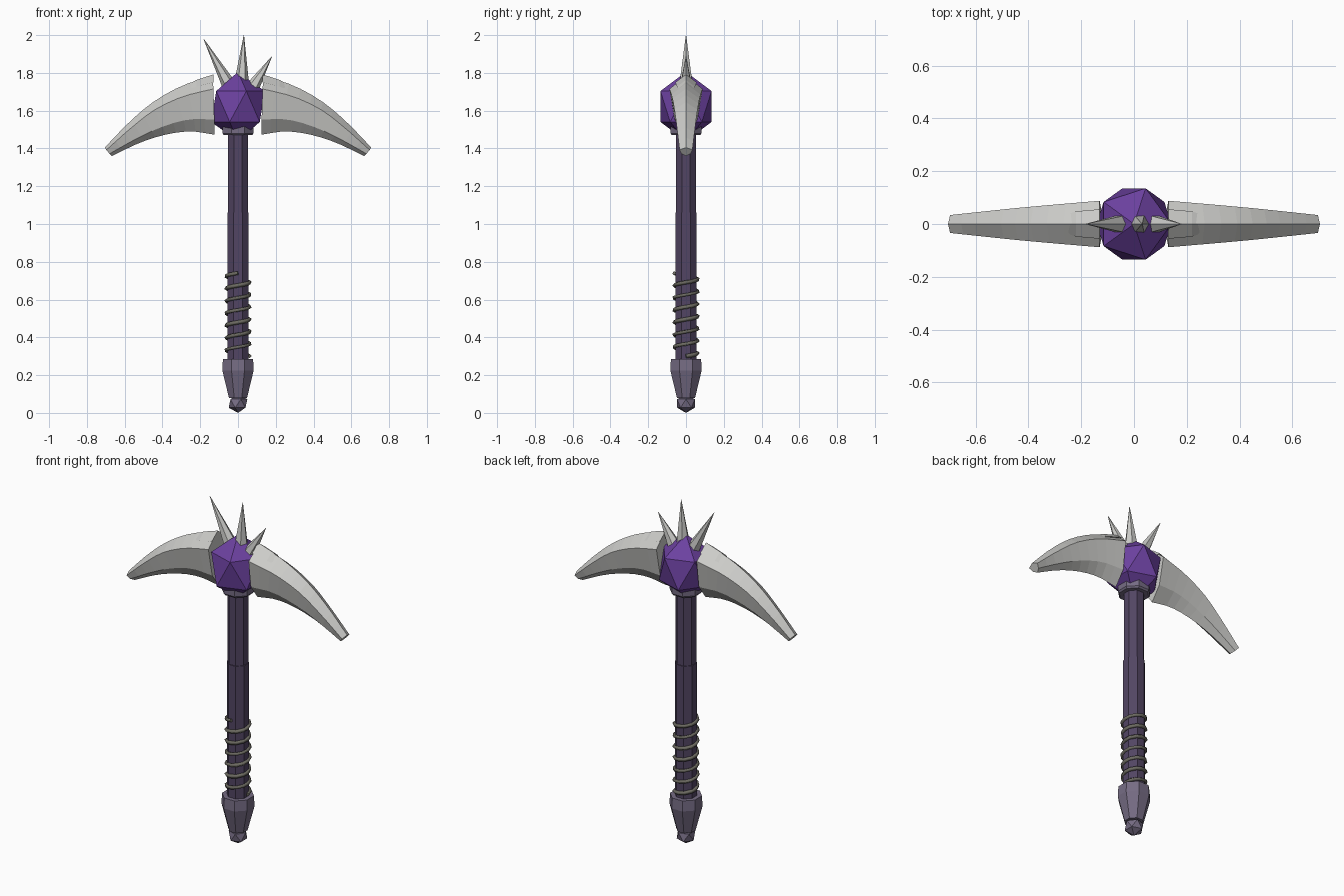
import bpy, bmesh, math
from mathutils import Vector, Matrix

cube = bpy.data.objects.get("Cube")
if cube:
    bpy.data.objects.remove(cube, do_unlink=True)


def material(name, rgb):
    m = bpy.data.materials.new(name)
    m.use_nodes = True
    m.diffuse_color = (*rgb, 1)
    m.node_tree.nodes["Principled BSDF"].inputs["Base Color"].default_value = (*rgb, 1)
    return m


bone = material("pale bone", (0.60, 0.60, 0.58))
purple = material("purple gem", (0.15, 0.053, 0.35))
dark = material("dark violet shaft", (0.085, 0.06, 0.125))
mauve = material("grey mauve metal", (0.18, 0.15, 0.23))
wire_grey = material("wire grey", (0.15, 0.145, 0.12))


def finish(name, bm, mat):
    bmesh.ops.recalc_face_normals(bm, faces=bm.faces)
    mesh = bpy.data.meshes.new(name)
    bm.to_mesh(mesh)
    bm.free()
    mesh.materials.append(mat)
    obj = bpy.data.objects.new(name, mesh)
    bpy.context.collection.objects.link(obj)
    return obj


def loft(name, rings, mat):
    """Skin a list of rings of points and cap both ends."""
    bm = bmesh.new()
    loops = [[bm.verts.new(p) for p in ring] for ring in rings]
    n = len(loops[0])
    for a, b in zip(loops, loops[1:]):
        for i in range(n):
            j = (i + 1) % n
            bm.faces.new((a[i], a[j], b[j], b[i]))
    bm.faces.new(loops[0])
    bm.faces.new(loops[-1])
    return finish(name, bm, mat)


def turned(name, profile, mat, sides=8):
    """Faceted turned part; profile holds (apothem, height) pairs."""
    rings = []
    for r, z in profile:
        r /= math.cos(math.pi / sides)
        angles = [(i + 0.5) * math.tau / sides for i in range(sides)]
        rings.append([(r * math.cos(a), r * math.sin(a), z) for a in angles])
    return loft(name, rings, mat)


def gem(name, radius, height, z, mat):
    bm = bmesh.new()
    bmesh.ops.create_icosphere(bm, subdivisions=1, radius=1)
    bmesh.ops.scale(bm, vec=(radius, radius, height), verts=bm.verts)
    bmesh.ops.translate(bm, vec=(0, 0, z), verts=bm.verts)
    return finish(name, bm, mat)


def spike(name, base, tip, radius):
    base, tip = Vector(base), Vector(tip)
    axis = tip - base
    bm = bmesh.new()
    bmesh.ops.create_cone(bm, cap_ends=True, segments=6, radius1=radius,
                          radius2=0.001, depth=axis.length)
    turn = axis.to_track_quat('Z', 'Y').to_matrix().to_4x4()
    bmesh.ops.transform(bm, matrix=Matrix.Translation((base + tip) / 2) @ turn,
                        verts=bm.verts)
    return finish(name, bm, bone)


def smooth_line(points, t):
    """Catmull-Rom point on a line of 2D points, t from 0 to 1."""
    p = [Vector(q) for q in points]
    p = [2 * p[0] - p[1]] + p + [2 * p[-1] - p[-2]]
    s = t * (len(points) - 1)
    k = min(int(s), len(points) - 2)
    u = s - k
    a, b, c, d = p[k:k + 4]
    return 0.5 * (2 * b + (c - a) * u + (2 * a - 5 * b + 4 * c - d) * u ** 2
                  + (3 * b - a - 3 * c + d) * u ** 3)


# Shaft, with a slightly thicker lower half
turned("shaft", [(0.052, 0.25), (0.052, 1.5)], dark)
turned("lower_shaft", [(0.056, 0.25), (0.056, 1.06)], dark)

# Pommel and collar
turned("pommel", [(0.08, 0.285), (0.083, 0.225), (0.048, 0.08)], mauve)
gem("pommel_knob", 0.055, 0.05, 0.05, mauve)
turned("collar", [(0.075, 1.47), (0.082, 1.48), (0.082, 1.54)], mauve)

# Gem at the head
gem("head_gem", 0.159, 0.183, 1.622, purple)

# Wire wound round the grip
curve = bpy.data.curves.new("grip_wire", 'CURVE')
curve.dimensions = '3D'
curve.bevel_depth = 0.011
curve.bevel_resolution = 0
curve.use_fill_caps = True
turns, steps = 6.8, 12
count = int(turns * steps)
line = curve.splines.new('POLY')
line.points.add(count)
for i, point in enumerate(line.points):
    a = i * math.tau / steps
    point.co = (0.062 * math.cos(a), 0.062 * math.sin(a), 0.3 + 0.44 * i / count, 1)
wire = bpy.data.objects.new("grip_wire", curve)
bpy.context.collection.objects.link(wire)
curve.materials.append(wire_grey)
bpy.ops.object.select_all(action='DESELECT')
wire.select_set(True)
bpy.context.view_layer.objects.active = wire
bpy.ops.object.convert(target='MESH')

# Edge lines of a curved blade as (distance from centre, height)
ridge = [(0.135, 1.785), (0.30, 1.73), (0.45, 1.645), (0.58, 1.535), (0.705, 1.405)]
shoulder = [(0.13, 1.715), (0.29, 1.675), (0.44, 1.605), (0.57, 1.505), (0.697, 1.392)]
lower = [(0.125, 1.553), (0.26, 1.553), (0.40, 1.515), (0.54, 1.45), (0.68, 1.372)]
belly = [(0.125, 1.473), (0.25, 1.49), (0.38, 1.474), (0.52, 1.43), (0.668, 1.36)]

for side, sign in (("left", 1), ("right", -1)):
    # Six-sided blade section shrinking to a blunt tip
    rings = []
    for i in range(11):
        t = i / 10
        top, wide, low, under = (smooth_line(e, t) for e in (ridge, shoulder, lower, belly))
        w, v = 0.088 - 0.054 * t, 0.06 - 0.036 * t
        section = [(top, 0), (wide, w), (low, v), (under, 0), (low, -v), (wide, -w)]
        rings.append([(sign * p.x, y, p.y) for p, y in section])
    loft(side + "_blade", rings, bone)

    # Small crest overlapping the blade's root
    crest = []
    for x, z, h, w in ((0.13, 1.75, 0.042, 0.056), (0.22, 1.727, 0.036, 0.048),
                       (0.31, 1.695, 0.02, 0.015)):
        crest.append([(sign * x, 0, z + h), (sign * x, w, z), (sign * x, -w, z)])
    loft(side + "_crest", crest, bone)

# Spikes fanning out of the gem
spike("right_spike", (-0.05, 0, 1.74), (-0.182, 0, 1.98), 0.037)
spike("middle_spike", (0.02, 0, 1.76), (0.031, 0, 2.0), 0.037)
spike("left_spike", (0.075, 0, 1.72), (0.18, 0, 1.888), 0.037)
